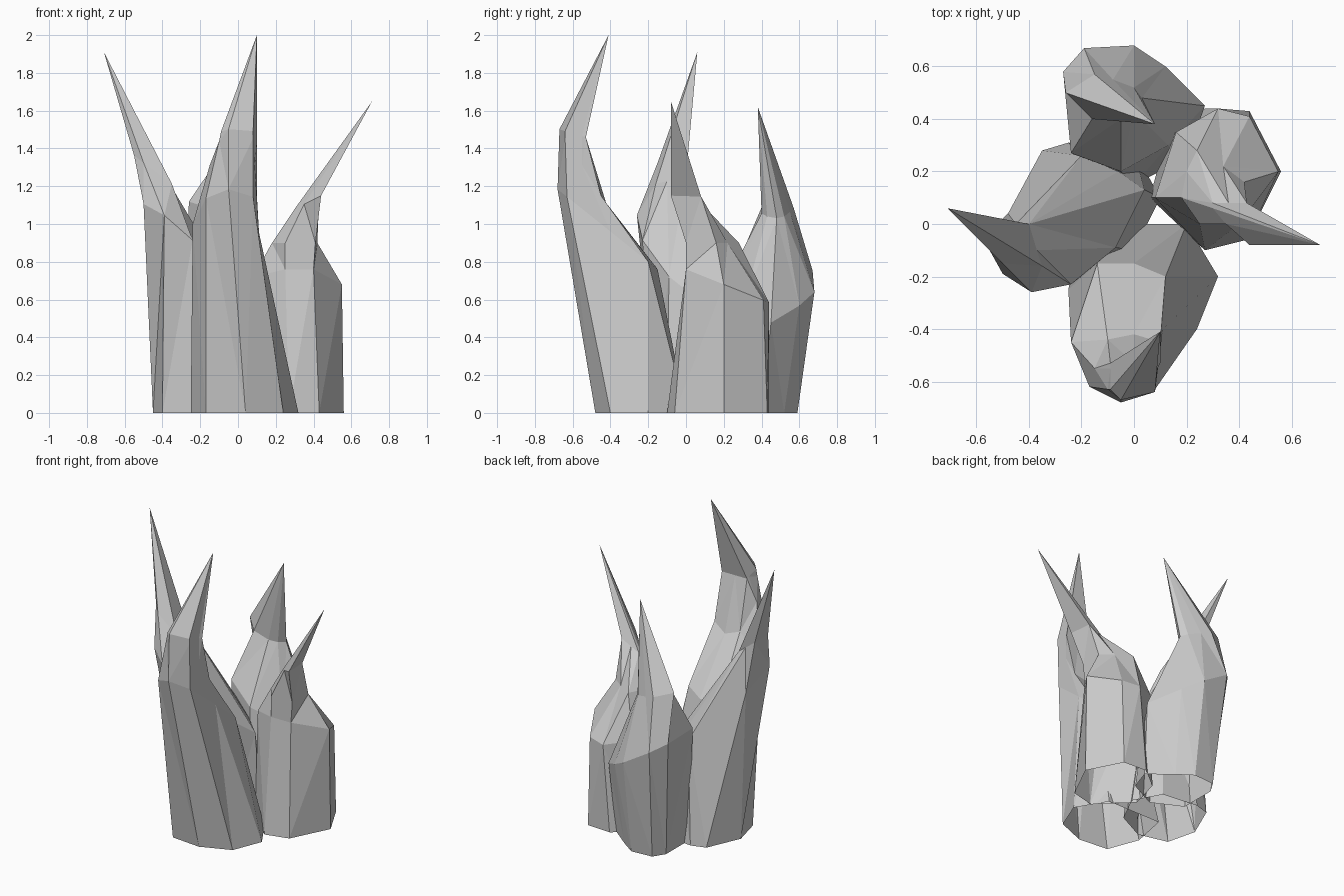
import bpy
import bmesh

cube = bpy.data.objects.get("Cube")
if cube:
    bpy.data.objects.remove(cube, do_unlink=True)

# One plain grey for the whole cluster
stone = bpy.data.materials.new("pale_grey_stone")
stone.use_nodes = True
grey = (.6, .6, .6, 1)
stone.diffuse_color = grey
stone.node_tree.nodes["Principled BSDF"].inputs["Base Color"].default_value = grey


def slanted(outline, level, slope_x=0, slope_y=0):
    """Lift a flat outline onto a slanted plane."""
    return [(x, y, level + slope_x * x + slope_y * y) for x, y in outline]


def wall(bm, lower_left, lower_right, upper_right, upper_left):
    """One side facet, split in two along the shorter diagonal."""
    rising = (lower_left.co - upper_right.co).length
    falling = (lower_right.co - upper_left.co).length
    if rising <= falling:
        bm.faces.new((lower_left, lower_right, upper_right))
        bm.faces.new((lower_left, upper_right, upper_left))
    else:
        bm.faces.new((lower_left, lower_right, upper_left))
        bm.faces.new((lower_right, upper_right, upper_left))


def spike(name, rings, tip):
    """Hollow faceted spike, open below: matching rings and a sharp tip."""
    bm = bmesh.new()
    loops = [[bm.verts.new(point) for point in ring] for ring in rings]
    sides = range(len(loops[0]))
    # Side walls; index side - 1 wraps round to close the ring
    for lower, upper in zip(loops, loops[1:]):
        for side in sides:
            wall(bm, lower[side - 1], lower[side], upper[side], upper[side - 1])
    # Pointed end
    apex = bm.verts.new(tip)
    for side in sides:
        bm.faces.new((loops[-1][side - 1], loops[-1][side], apex))
    # Weld repeated points, then merge facets lying in nearly the same plane
    bmesh.ops.remove_doubles(bm, verts=bm.verts[:], dist=.005)
    bmesh.ops.dissolve_limit(bm, angle_limit=.05, verts=bm.verts[:], edges=bm.edges[:])
    mesh = bpy.data.meshes.new(name)
    bm.to_mesh(mesh)
    bm.free()
    mesh.materials.append(stone)
    obj = bpy.data.objects.new(name, mesh)
    bpy.context.collection.objects.link(obj)


# Tall front spike, curling back at the top; its neck is the collar cut short behind
front_foot = [(-.17, -.46), (.04, -.48), (.24, -.4), (.32, -.2),
              (.2, 0), (0, 0), (-.2, 0), (-.25, -.25)]
front_shoulder = [(-.17, -.62), (-.05, -.68), (.08, -.63), (.11, -.4),
                  (.12, -.2), (0, -.15), (-.14, -.15), (-.24, -.45)]
front_collar = [(-.1, -.63), (-.05, -.67), (.08, -.64), (.09, -.55),
                (.1, -.45), (0, -.42), (-.1, -.44), (-.15, -.55)]
front_neck = [(max(x, -.09), min(y, -.53)) for x, y in front_collar]
spike(
    name="front_spike",
    rings=[
        slanted(front_foot, level=0),
        slanted(front_shoulder, level=.64, slope_y=-.8),
        slanted(front_collar, level=.43, slope_y=-1.6),
        slanted(front_neck, level=1.3, slope_y=-.3),
    ],
    tip=(.1, -.41, 2),
)

# Right spike, leaning outward
right_foot = [(-.45, .05), (-.4, -.15), (-.2, -.2), (0, -.1),
              (.1, .1), (0, .28), (-.25, .31), (-.35, .28)]
right_shoulder = [(-.5, -.19), (-.39, -.26), (-.24, -.23), (-.07, -.09),
                  (.04, .13), (-.06, .2), (-.2, .26), (-.48, .04)]
right_neck = [(-.55, -.1), (-.5, -.15), (-.35, -.16), (-.37, -.1),
              (-.4, 0), (-.4, 0), (-.45, 0), (-.52, 0)]
spike(
    name="right_spike",
    rings=[
        slanted(right_foot, level=0),
        slanted(right_shoulder, level=.63, slope_x=-.8, slope_y=-.4),
        slanted(right_neck, level=.95, slope_x=-.75),
    ],
    tip=(-.71, .06, 1.91),
)

# Left spike: broad shoulder, pinched waist, thin point swept outward
left_foot = [(.56, .2), (.44, .43), (.27, .44), (.12, .32),
             (.06, .1), (.27, -.1), (.43, -.06)]
left_shoulder = [(.55, .2), (.44, .41), (.32, .44), (.16, .35),
                 (.08, .1), (.25, 0), (.4, 0)]
left_waist = [(.42, .16), (.34, .22), (.24, .28), (.2, .2),
              (.18, .1), (.25, 0), (.41, 0)]
left_neck = [(.43, .08), (.43, .08), (.36, .08), (.3, .08),
             (.3, .06), (.35, 0), (.44, -.08)]
spike(
    name="left_spike",
    rings=[
        slanted(left_foot, level=0),
        slanted(left_shoulder, level=.76, slope_y=-.4),
        slanted(left_waist, level=.9),
        slanted(left_neck, level=.93, slope_x=.5),
    ],
    tip=(.71, -.08, 1.65),
)

# Back spike, bending toward the middle
back_foot = [(-.2, .5), (-.2, .25), (0, .15), (.2, .25),
             (.25, .4), (.1, .52), (0, .59), (-.15, .58)]
back_shoulder = [(-.27, .58), (-.24, .27), (-.05, .2), (.13, .3),
                 (.27, .45), (.12, .6), (0, .68), (-.19, .67)]
back_neck = [(-.26, .5), (-.16, .4), (-.05, .4), (0, .43),
             (.03, .48), (0, .52), (-.08, .55), (-.15, .57)]
spike(
    name="back_spike",
    rings=[
        slanted(back_foot, level=0),
        slanted(back_shoulder, level=.64, slope_x=-.6),
        slanted(back_neck, level=1.04, slope_x=-.3),
    ],
    tip=(.08, .38, 1.62),
)
